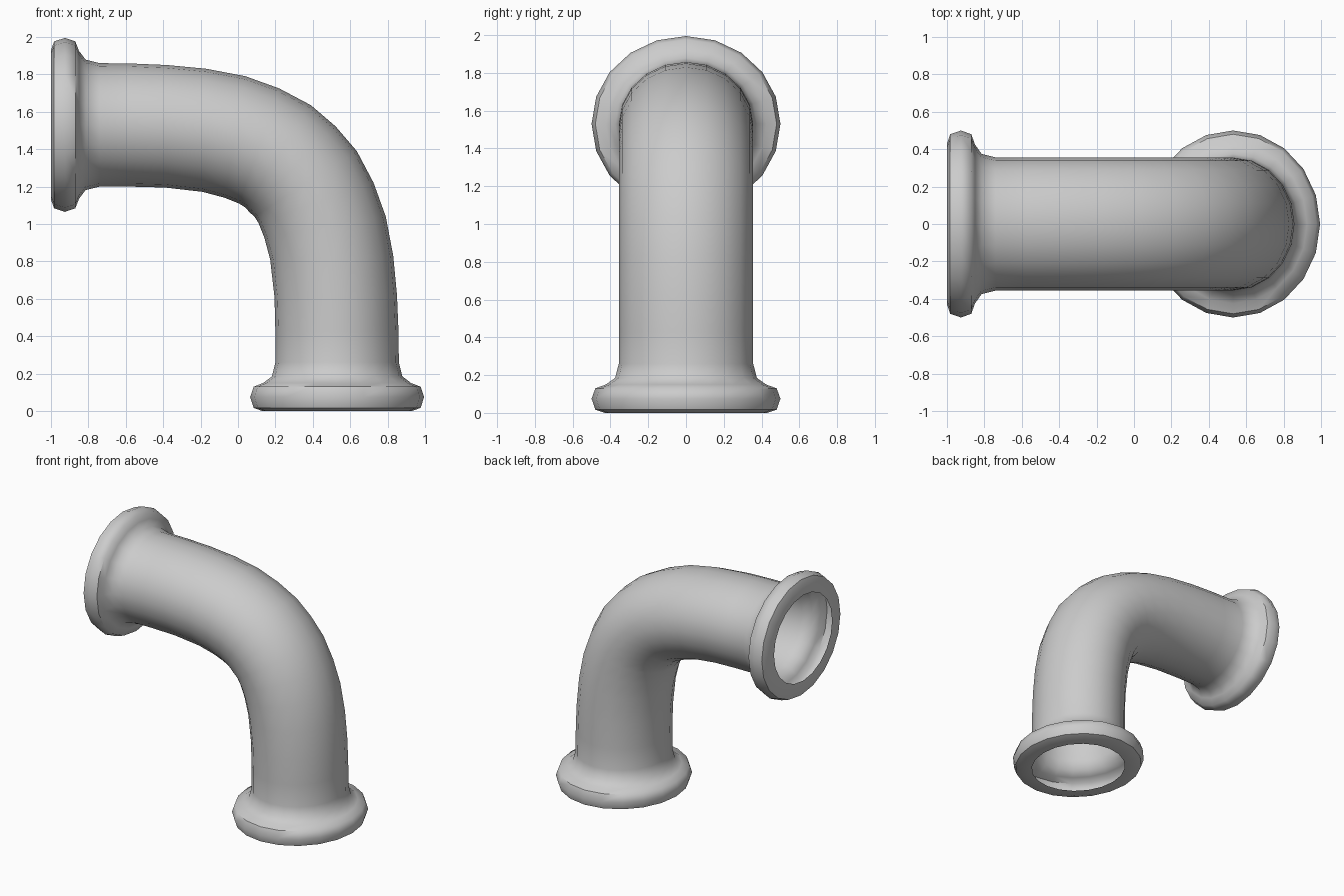
import bpy, bmesh, math

if "Cube" in bpy.data.objects:
    bpy.data.objects.remove(bpy.data.objects["Cube"])

SIDES = 20
SQUASH = 0.93    # in-plane radius relative to sideways radius
CENTRE = 0.53    # x of the lower mouth

# Flange profile: (distance from mouth, sideways radius), open mouth first
flange = [(0.0, 0.355), (0.0, 0.43), (0.017, 0.48), (0.075, 0.5),
          (0.13, 0.48), (0.15, 0.425), (0.185, 0.375)]

# Half of the bend: outer x, z / inner x, z / sideways radius
bend = [(0.86, 0.26, 0.2, 0.26), (0.858, 0.43, 0.2, 0.42),
        (0.85, 0.62, 0.195, 0.61), (0.83, 0.83, 0.172, 0.81),
        (0.79, 1.04, 0.14, 0.93), (0.725, 1.22, 0.11, 1.005),
        (0.635, 1.39, 0.088, 1.04), (0.522, 1.522, 0.062, 1.062)]

# Each station: outer point, inner point, sideways radius
half = [((CENTRE + r * SQUASH, s), (CENTRE - r * SQUASH, s), r) for s, r in flange]
half += [((a, b), (c, d), 0.356) for a, b, c, d in bend]


def flip(p):
    """Mirror a point across the elbow's diagonal."""
    return (p[1] - 1, p[0] + 1)


stations = half + [(flip(o), flip(i), r) for o, i, r in reversed(half[:-1])]

# Loft rings through all stations
bm = bmesh.new()
rings = []
for o, i, r in stations:
    ring = []
    for k in range(SIDES):
        a = 2 * math.pi * k / SIDES
        t = (1 + math.cos(a)) / 2
        ring.append(bm.verts.new((i[0] + (o[0] - i[0]) * t,
                                  r * math.sin(a),
                                  i[1] + (o[1] - i[1]) * t)))
    rings.append(ring)
for r0, r1 in zip(rings, rings[1:]):
    for k in range(SIDES):
        n = (k + 1) % SIDES
        bm.faces.new((r0[k], r0[n], r1[n], r1[k]))

mesh = bpy.data.meshes.new("elbow_pipe")
bm.to_mesh(mesh)
bm.free()
pipe = bpy.data.objects.new("elbow_pipe", mesh)
bpy.context.collection.objects.link(pipe)
bpy.context.view_layer.objects.active = pipe
pipe.select_set(True)
bpy.ops.object.shade_smooth_by_angle(angle=math.radians(50))
